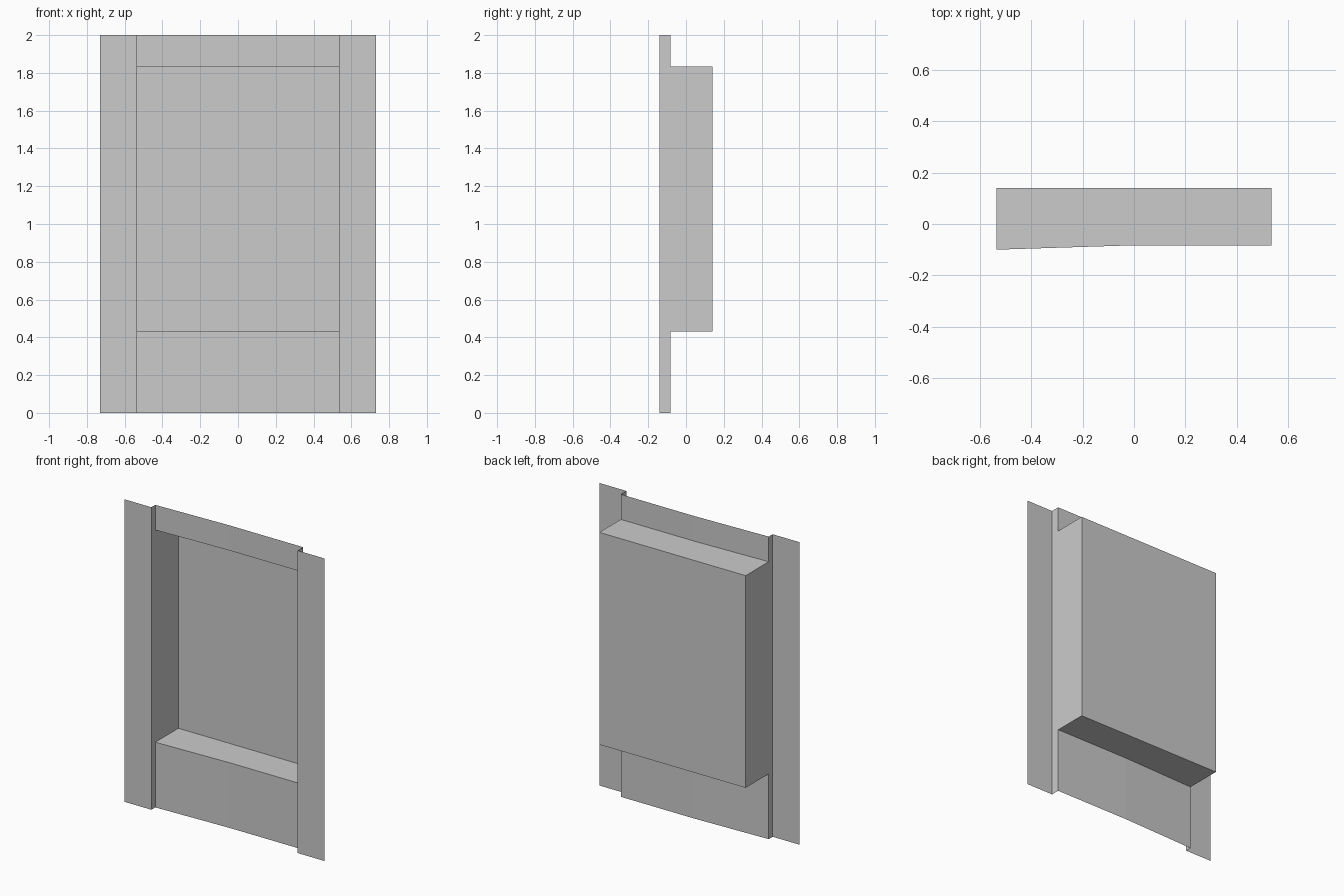
import bpy

if "Cube" in bpy.data.objects:
    bpy.data.objects.remove(bpy.data.objects["Cube"])

# Key dimensions of the recessed wall panel (open, single-sided sheets)
OUT, INN = 0.73, 0.535           # outer edge and recess edge in x
FRONT, BACK = -0.141, 0.141      # strip face and niche back in y
Z0, SILL, HEAD, TOP = 0.0, 0.431, 1.834, 2.0
WALL = [(-INN, -0.10), (0.0, -0.083), (INN, -0.083)]   # slightly bent wall line


def make(name, verts, faces):
    mesh = bpy.data.meshes.new(name)
    mesh.from_pydata(verts, [], faces)
    obj = bpy.data.objects.new(name, mesh)
    bpy.context.collection.objects.link(obj)
    return obj


def sheet(name, plan, z0, z1):
    """Raise a plan polyline (left to right) into a vertical sheet facing -y."""
    n = len(plan)
    verts = [(x, y, z) for z in (z0, z1) for x, y in plan]
    faces = [(i, i + 1, n + i + 1, n + i) for i in range(n - 1)]
    return make(name, verts, faces)


def ledge(name, z, up):
    """Horizontal sheet from the wall line to the niche back."""
    n = len(WALL)
    verts = [(x, y, z) for x, y in WALL] + [(x, BACK, z) for x, _ in WALL]
    faces = [(i, i + 1, n + i + 1, n + i) for i in range(n - 1)]
    return make(name, verts, faces if up else [f[::-1] for f in faces])


# Side strips with their short returns to the wall
sheet("left_strip", [(-OUT, FRONT), (-INN, FRONT), WALL[0]], Z0, TOP)
sheet("right_strip", [WALL[-1], (INN, FRONT), (OUT, FRONT)], Z0, TOP)

# Wall panels below and above the niche
sheet("lower_panel", WALL, Z0, SILL)
sheet("upper_panel", WALL, HEAD, TOP)

# Niche: sides and back, then sill and ceiling
sheet("niche_walls", [WALL[0], (-INN, BACK), (INN, BACK), WALL[-1]], SILL, HEAD)
ledge("niche_sill", SILL, True)
ledge("niche_ceiling", HEAD, False)
